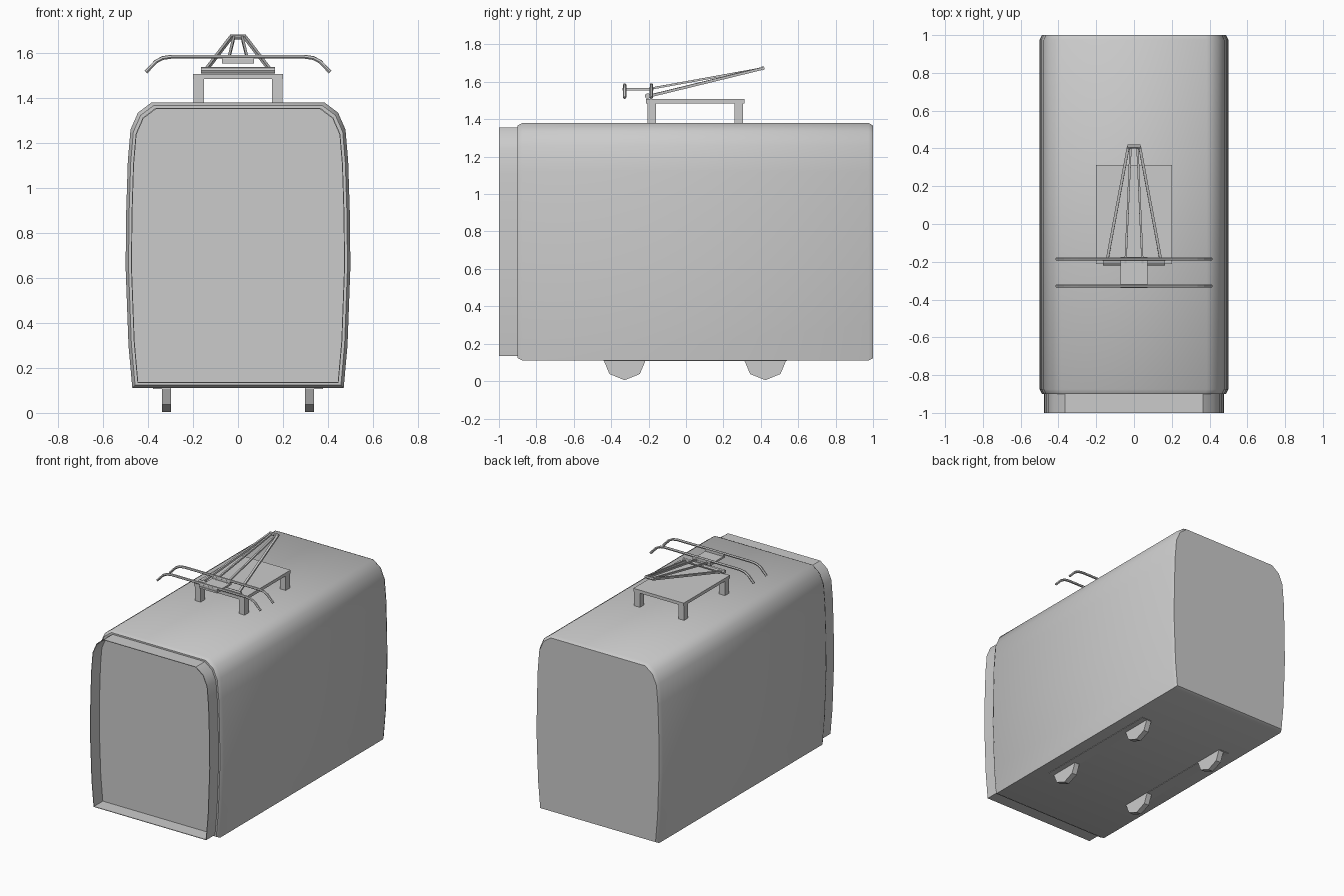
import bpy, bmesh, math
from mathutils import Vector

cube = bpy.data.objects.get("Cube")
if cube:
    bpy.data.objects.remove(cube, do_unlink=True)

grey = bpy.data.materials.new("plain grey")
grey.use_nodes = True
GREY = (0.6, 0.6, 0.6, 1)
grey.diffuse_color = GREY
grey.node_tree.nodes["Principled BSDF"].inputs["Base Color"].default_value = GREY


def finish(name, bm, smooth=None):
    bmesh.ops.recalc_face_normals(bm, faces=bm.faces)
    mesh = bpy.data.meshes.new(name)
    bm.to_mesh(mesh)
    bm.free()
    mesh.materials.append(grey)
    obj = bpy.data.objects.new(name, mesh)
    bpy.context.collection.objects.link(obj)
    if smooth:
        bpy.ops.object.select_all(action="DESELECT")
        obj.select_set(True)
        bpy.context.view_layer.objects.active = obj
        bpy.ops.object.shade_smooth_by_angle(angle=math.radians(smooth))
    return obj


def box(name, lo, hi):
    bm = bmesh.new()
    bmesh.ops.create_cube(bm, size=1)
    for v in bm.verts:
        v.co = [l + (c + 0.5) * (h - l) for l, h, c in zip(lo, hi, v.co)]
    return finish(name, bm)


def rod(name, points, radius, sides=6):
    """Sweep a round section along a path, capped at both ends."""
    bm = bmesh.new()
    pts = [Vector(p) for p in points]
    rings = []
    for i, p in enumerate(pts):
        along = (pts[min(i + 1, len(pts) - 1)] - pts[max(i - 1, 0)]).normalized()
        side = along.cross(Vector((0.0, 0.3, 1.0))).normalized()
        up = side.cross(along)
        angles = [math.tau * (k + 0.5) / sides for k in range(sides)]
        rings.append([bm.verts.new(p + radius * (side * math.cos(a) + up * math.sin(a)))
                      for a in angles])
    bridge(bm, rings)
    bm.faces.new(rings[0])
    bm.faces.new(rings[-1])
    return finish(name, bm, 40 if sides > 6 else None)


def bridge(bm, rings):
    for a, b in zip(rings, rings[1:]):
        n = len(a)
        for k in range(n):
            bm.faces.new((a[k], a[(k + 1) % n], b[(k + 1) % n], b[k]))


# Half section of the car, floor to roof, mirrored into a closed loop
HALF = [(0.47, 0.11), (0.487, 0.3), (0.5, 0.65), (0.497, 0.9), (0.49, 1.12),
        (0.478, 1.26), (0.445, 1.335), (0.385, 1.38)]
SECTION = HALF + [(-x, z) for x, z in reversed(HALF)]
MID = 0.745


def section_ring(bm, y, inset):
    sx, sz = 1 - inset / 0.5, 1 - inset / 0.635
    return [bm.verts.new((x * sx, y, MID + (z - MID) * sz)) for x, z in SECTION]


# Main body with slightly chamfered ends
bm = bmesh.new()
rings = [section_ring(bm, y, i) for y, i in
         ((-0.9, 0.013), (-0.875, 0), (0.975, 0), (1.0, 0.013))]
bridge(bm, rings)
bm.faces.new(rings[0])
bm.faces.new(rings[-1])
finish("car_body", bm, 35)

# Open gangway tunnel, its inner end closed by the body
bm = bmesh.new()
rings = [section_ring(bm, y, i) for y, i in
         ((-0.89, 0.024), (-1.0, 0.024), (-1.0, 0.028), (-0.89, 0.028))]
bridge(bm, rings)
finish("gangway_tunnel", bm, 35)

# Wheels: lower halves of octagons, under long side rails
for s, side in ((-1, "right"), (1, "left")):
    xs = sorted((s * 0.3, s * 0.378))
    box(f"{side}_rail", (xs[0], -0.44, 0.107), (xs[1], 0.54, 0.125))
    for yc, place in ((-0.328, "front"), (0.424, "rear")):
        bm = bmesh.new()
        rings = []
        for x in (s * 0.298, s * 0.337):
            rings.append([bm.verts.new((x, yc + 0.115 * math.cos(a), 0.118 + 0.113 * math.sin(a)))
                          for a in [math.pi + k * math.pi / 4 for k in range(5)]])
        bridge(bm, rings)
        for ring in rings:
            bm.faces.new(ring)
        finish(f"{place}_{side}_wheel", bm)

    # Roof platform legs
    for y, place in ((-0.207, "front"), (0.258, "rear")):
        xs = sorted((s * 0.152, s * 0.198))
        box(f"{place}_{side}_platform_leg", (xs[0], y, 1.37), (xs[1], y + 0.047, 1.487))

    # Current collector arms
    rod(f"{side}_outer_arm", [(s * 0.145, -0.205, 1.522), (s * 0.03, 0.41, 1.672)], 0.01, 4)
    rod(f"{side}_inner_arm", [(s * 0.045, -0.21, 1.56), (s * 0.018, 0.41, 1.672)], 0.008, 4)

box("roof_platform", (-0.2, -0.213, 1.485), (0.2, 0.312, 1.507))
rod("base_crossbar", [(-0.165, -0.205, 1.524), (0.165, -0.205, 1.524)], 0.015, 8)
rod("elbow_crossbar", [(-0.035, 0.41, 1.672), (0.035, 0.41, 1.672)], 0.011, 8)

# Contact head: a small plate carrying two bows with drooping tips
box("head_plate", (-0.072, -0.34, 1.553), (0.072, -0.175, 1.566))
tips = [(0.41, 1.515), (0.365, 1.562), (0.335, 1.578), (0.295, 1.584)]
bow = [(-x, z) for x, z in tips] + tips[::-1]
for y, place in ((-0.328, "front"), (-0.185, "rear")):
    rod(f"{place}_contact_bow", [(x, y, z) for x, z in bow], 0.009, 6)
    box(f"{place}_bow_mount", (-0.072, y - 0.008, 1.555), (0.072, y + 0.008, 1.582))
